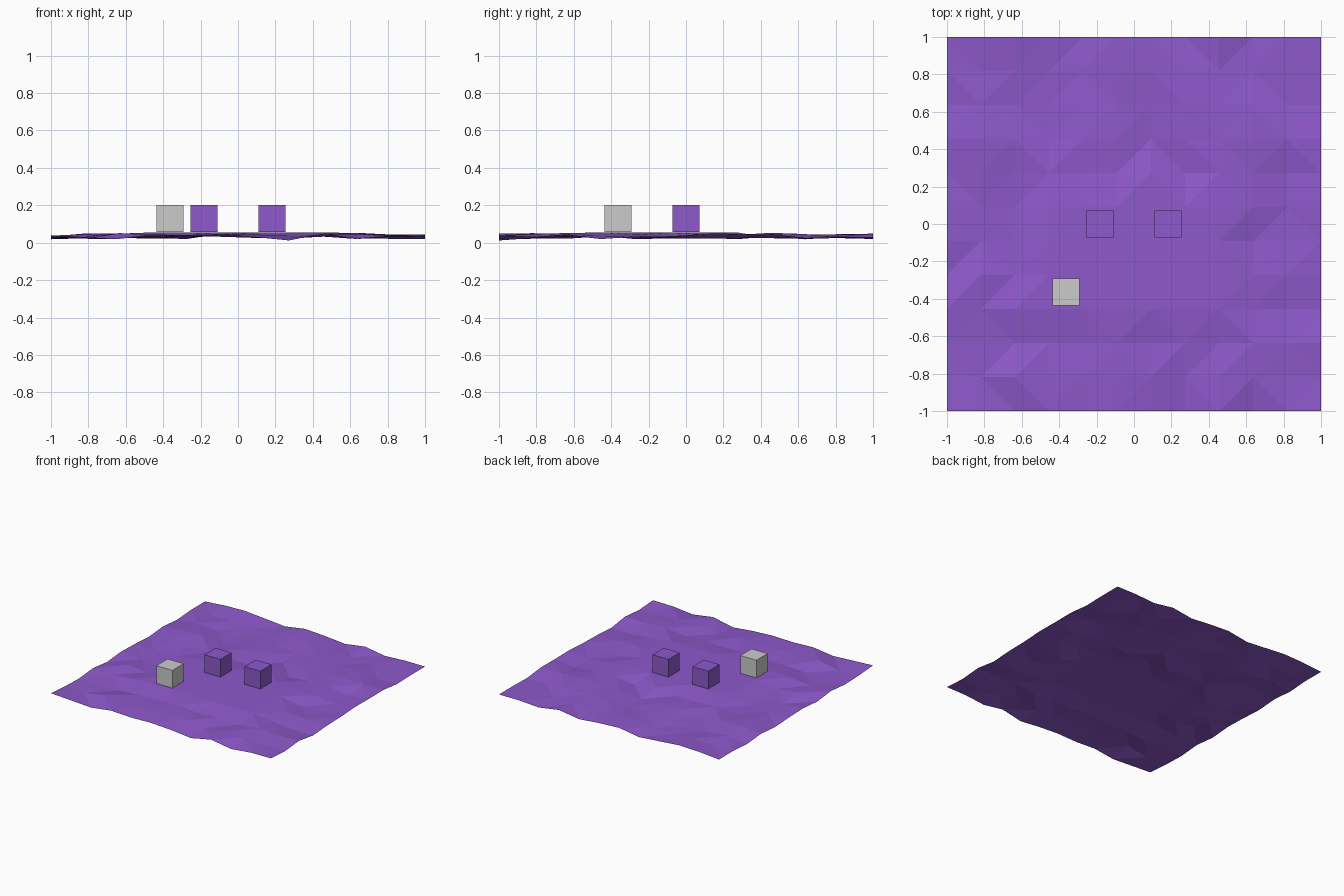
import bpy, bmesh, random

if "Cube" in bpy.data.objects:
    bpy.data.objects.remove(bpy.data.objects["Cube"])

random.seed(7)
N = 11                 # terrain cells per side
CELL = 2 / N
PLATEAU = 0.055        # level ground under the blocks

purple = bpy.data.materials.new("purple")
purple.diffuse_color = (0.27, 0.10, 0.60, 1)
purple.use_nodes = True
purple.node_tree.nodes["Principled BSDF"].inputs["Base Color"].default_value = purple.diffuse_color

# Edge heights of the ground, left to right
FRONT = [.040, .030, .020, .043, .035, .040, .030, .012, .048, .020, .038, .040]
BACK = [.030, .045, .050, .035, .020, .048, .038, .022, .048, .020, .030, .030]


def ground_height(i, j):
    if j == 0:
        return FRONT[i]
    if j == N:
        return BACK[i]
    if 3 <= i <= 8 and 3 <= j <= 6:
        return PLATEAU
    # slight rise towards the middle, with random bumps
    d = max(abs(i - 5.5), abs(j - 5)) / 6
    h = 0.046 - 0.012 * d + random.uniform(-0.018, 0.014)
    return min(max(h, 0.008), PLATEAU)


def add_object(name, bm, mat=None):
    me = bpy.data.meshes.new(name)
    bm.to_mesh(me)
    bm.free()
    ob = bpy.data.objects.new(name, me)
    bpy.context.collection.objects.link(ob)
    if mat:
        me.materials.append(mat)
    return ob


# Faceted ground sheet
bm = bmesh.new()
grid = [[bm.verts.new((-1 + i * CELL, -1 + j * CELL, ground_height(i, j)))
         for j in range(N + 1)] for i in range(N + 1)]
low = min(v.co.z for v in bm.verts)
for i in range(N):
    for j in range(N):
        bm.faces.new((grid[i][j], grid[i + 1][j], grid[i + 1][j + 1], grid[i][j + 1]))
bmesh.ops.triangulate(bm, faces=bm.faces[:])
add_object("ground", bm, purple)


# Blocks standing on cell centres
def block(name, cx, cy, mat=None):
    bm = bmesh.new()
    bmesh.ops.create_cube(bm, size=0.8 * CELL)
    ob = add_object(name, bm, mat)
    ob.location = (cx * CELL, cy * CELL, PLATEAU + 0.0015 + 0.4 * CELL)


block("left_block", -1, 0, purple)
block("right_block", 1, 0, purple)
block("grey_block", -2, -2)
